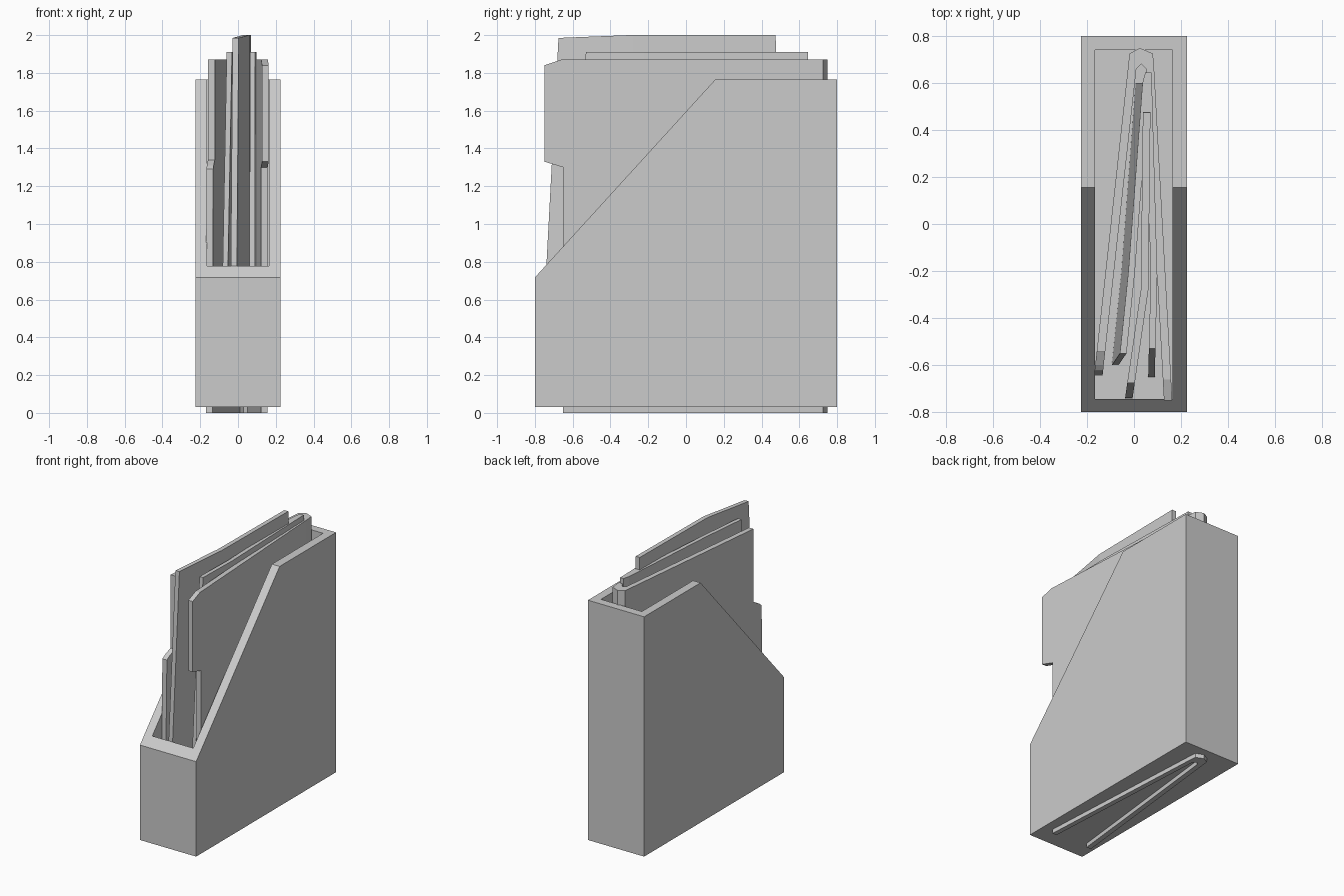
import bpy, bmesh

if "Cube" in bpy.data.objects:
    bpy.data.objects.remove(bpy.data.objects["Cube"])


def finish(name, bm):
    bmesh.ops.recalc_face_normals(bm, faces=bm.faces)
    mesh = bpy.data.meshes.new(name)
    bm.to_mesh(mesh)
    bm.free()
    ob = bpy.data.objects.new(name, mesh)
    bpy.context.collection.objects.link(ob)
    return ob


def prism(points, offset):
    """Extrude a planar outline along an offset vector."""
    bm = bmesh.new()
    face = bm.faces.new([bm.verts.new(p) for p in points])
    geo = bmesh.ops.extrude_face_region(bm, geom=[face])["geom"]
    moved = [g for g in geo if isinstance(g, bmesh.types.BMVert)]
    bmesh.ops.translate(bm, verts=moved, vec=offset)
    if not any(face in e.link_faces for e in bm.edges):
        bm.faces.new([v for v in bm.verts if v not in moved])
    return bm


def path_x(path, y):
    """x of the sheet centre at depth y; path is listed front to back."""
    for i, ((y0, x0), (y1, x1)) in enumerate(zip(path, path[1:])):
        if y <= y1 or i == len(path) - 2:
            return x0 + (x1 - x0) * (y - y0) / (y1 - y0)


def sheet(name, outline, path, thick, lean=0.0, top=1.9):
    """Flat (y, z) outline, bent sideways along a path."""
    bm = prism([(-thick / 2, y, z) for y, z in outline], (thick, 0, 0))
    for y, _ in path[1:-1]:
        bmesh.ops.bisect_plane(bm, geom=bm.verts[:] + bm.edges[:] + bm.faces[:],
                               plane_co=(0, y, 0), plane_no=(0, 1, 0))
    for v in bm.verts:
        v.co.x += path_x(path, v.co.y) + lean * (top - v.co.z)
    return finish(name, bm)


def spine(name, outline, z0, z1):
    return finish(name, prism([(x, y, z0) for x, y in outline], (0, 0, z1 - z0)))


# Holder: sloped side profile, hollowed from above
side = [(-0.8, 0.03), (0.8, 0.03), (0.8, 1.765), (0.155, 1.765), (-0.8, 0.717)]
holder = finish("file_holder", prism([(-0.225, y, z) for y, z in side], (0.45, 0, 0)))
cavity = [(-0.165, -0.745), (0.163, -0.745), (0.163, 0.74), (-0.165, 0.74)]
cutter = spine("cavity_cutter", cavity, 0.09, 2.2)
cutter.hide_render = True
mod = holder.modifiers.new("hollow", "BOOLEAN")
mod.operation = "DIFFERENCE"
mod.solver = "EXACT"
mod.object = cutter
bpy.context.view_layer.objects.active = holder
bpy.ops.object.modifier_apply(modifier=mod.name)
bpy.data.objects.remove(cutter)

# Outer folder: two covers with tabs and a faceted spine
sheet("folder_right_cover",
      [(0.66, 0), (-0.65, 0), (-0.65, 1.30), (-0.75, 1.33), (-0.75, 1.84),
       (-0.66, 1.87), (0.66, 1.87)],
      [(-0.75, 0.145), (0.66, 0.068)], 0.035)
sheet("folder_left_cover",
      [(0.66, 0), (-0.645, 0), (-0.625, 1.29), (-0.6, 1.31), (-0.545, 1.34),
       (-0.545, 1.87), (0.66, 1.87)],
      [(-0.62, -0.149), (0.66, -0.008)], 0.036)
spine("folder_spine",
      [(-0.026, 0.66), (-0.019, 0.725), (0.025, 0.748), (0.08, 0.725),
       (0.086, 0.66), (0.05, 0.66), (0.03, 0.68), (0.01, 0.66)], 0, 1.87)

# Inner folder: two slightly bent leaves joined at the back
sheet("inner_folder_left_leaf",
      [(0.6, 0.09), (-0.6, 0.09), (-0.55, 1.91), (0.6, 1.91)],
      [(-0.59, -0.05), (-0.2, -0.01), (0.6, 0.05)], 0.028, lean=-0.016)
sheet("inner_folder_right_leaf",
      [(0.6, 0.09), (-0.65, 0.09), (-0.53, 1.91), (0.6, 1.91)],
      [(-0.62, 0.075), (-0.22, 0.085), (0.6, 0.062)], 0.028)
spine("inner_folder_spine",
      [(0.036, 0.6), (0.048, 0.645), (0.075, 0.645), (0.076, 0.6)], 0.09, 1.91)

# Tall middle document, bent toward the front
sheet("tall_document",
      [(0.485, 0.09), (-0.742, 0.09), (-0.738, 0.8), (-0.675, 1.985),
       (-0.3, 2.0), (0.475, 2.0)],
      [(-0.74, -0.022), (-0.28, 0.045), (0.485, 0.054)], 0.032)
